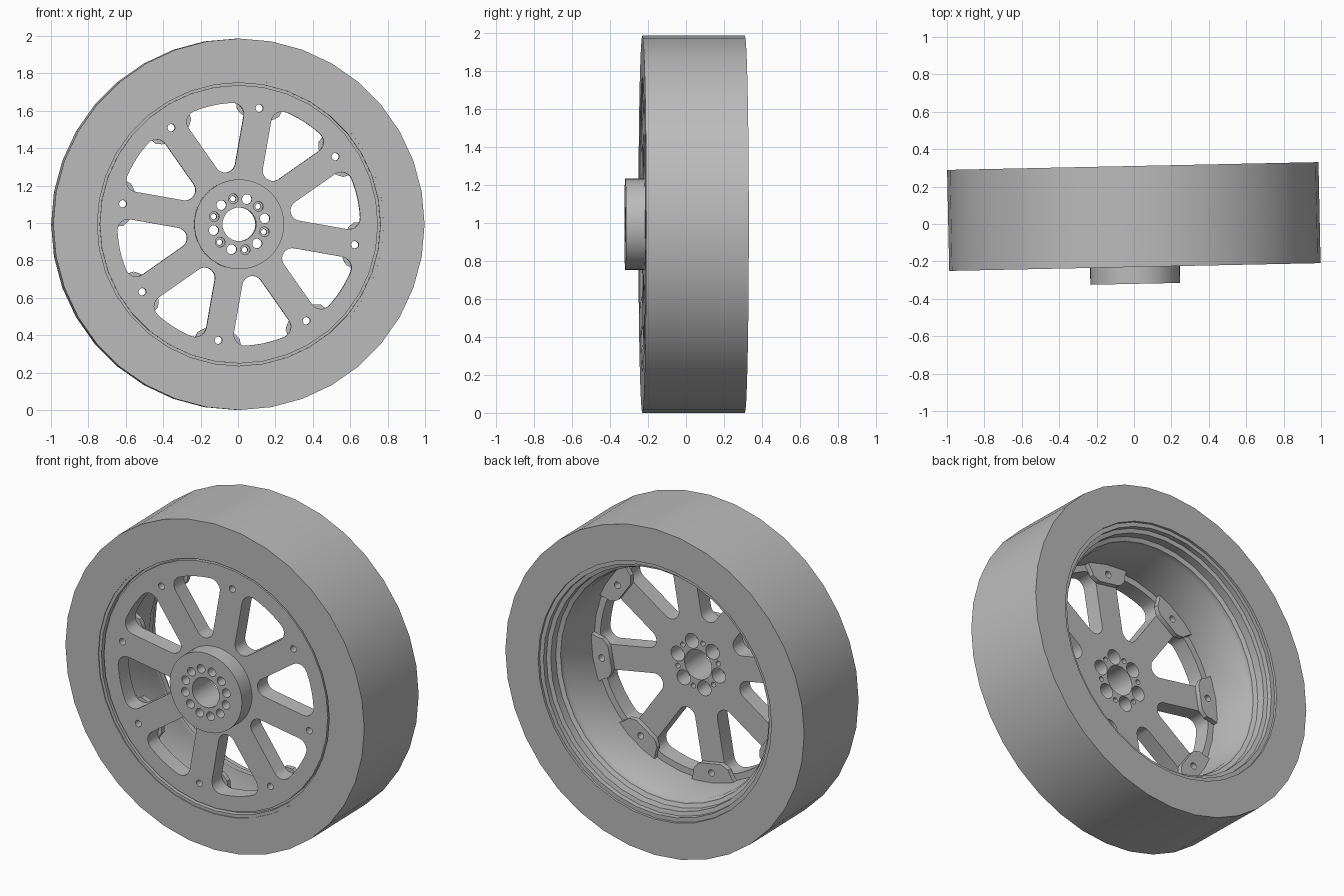
import bpy, bmesh
from math import sin, cos, asin, radians, tau
from mathutils import Matrix

if "Cube" in bpy.data.objects:
    bpy.data.objects.remove(bpy.data.objects["Cube"])

SEGMENTS = 36
SPOKES = 8
FIRST_SPOKE = -10          # degrees
HALF_SPOKE = 0.075
RADIUS = 0.993
PLACE = Matrix.Translation((0, 0, RADIUS)) @ Matrix.Rotation(radians(1.2), 4, "Z")

grey = bpy.data.materials.new("plain_grey")
grey.use_nodes = True
grey.diffuse_color = (0.5, 0.5, 0.5, 1)
grey.node_tree.nodes["Principled BSDF"].inputs["Base Color"].default_value = (0.5, 0.5, 0.5, 1)


def finish(name, bm):
    """Clean the mesh, set it in place and shade it."""
    bmesh.ops.remove_doubles(bm, verts=bm.verts, dist=1e-5)
    bmesh.ops.recalc_face_normals(bm, faces=bm.faces)
    bm.transform(PLACE)
    mesh = bpy.data.meshes.new(name)
    bm.to_mesh(mesh)
    bm.free()
    mesh.materials.clear()
    mesh.materials.append(grey)
    obj = bpy.data.objects.new(name, mesh)
    bpy.context.collection.objects.link(obj)
    bpy.ops.object.select_all(action="DESELECT")
    obj.select_set(True)
    bpy.context.view_layer.objects.active = obj
    bpy.ops.object.shade_smooth_by_angle(angle=radians(30))


def lathe(name, profile):
    """Turn a closed (radius, y) profile around the axle."""
    bm = bmesh.new()
    verts = [bm.verts.new((r, y, 0)) for r, y in profile]
    edges = [bm.edges.new((a, b)) for a, b in zip(verts, verts[1:] + verts[:1])]
    bmesh.ops.spin(bm, geom=verts + edges, cent=(0, 0, 0), axis=(0, 1, 0),
                   angle=tau, steps=SEGMENTS, use_merge=True)
    finish(name, bm)


def plate(name, outlines, front, back):
    """Extrude flat outlines; inner outlines become holes."""
    curve = bpy.data.curves.new(name + "_outline", "CURVE")
    curve.dimensions = "2D"
    curve.fill_mode = "BOTH"
    curve.extrude = (back - front) / 2
    for outline in outlines:
        spline = curve.splines.new("POLY")
        spline.points.add(len(outline) - 1)
        for point, (x, y) in zip(spline.points, outline):
            point.co = (x, y, 0, 1)
        spline.use_cyclic_u = True
    helper = bpy.data.objects.new(name + "_outline", curve)
    bpy.context.collection.objects.link(helper)
    graph = bpy.context.evaluated_depsgraph_get()
    mesh = bpy.data.meshes.new_from_object(helper.evaluated_get(graph))
    bm = bmesh.new()
    bm.from_mesh(mesh)
    bpy.data.objects.remove(helper)
    bpy.data.meshes.remove(mesh)
    bm.transform(Matrix.Translation((0, (front + back) / 2, 0)) @ Matrix.Rotation(radians(90), 4, "X"))
    finish(name, bm)


def polar(r, degrees):
    return r * cos(radians(degrees)), r * sin(radians(degrees))


def arc(center, r, start, end, steps):
    return [(center[0] + r * cos(radians(a)), center[1] + r * sin(radians(a)))
            for a in (start + (end - start) * i / steps for i in range(steps + 1))]


def circle(center, r, steps=20):
    return arc(center, r, 0, 360, steps)[:-1]


def turned(points, degrees):
    c, s = polar(1, degrees)
    return [(x * c - y * s, x * s + y * c) for x, y in points]


def window():
    """Rounded wedge between two spokes, pointing along +x."""
    half = 180 / SPOKES
    outer, corner, tip = 0.65, 0.06, 0.055
    off = asin((HALF_SPOKE + corner) / (outer - corner))
    swing = half - off * 360 / tau
    tip_x = (HALF_SPOKE + tip) / sin(radians(half))
    side = half + 90
    return (arc(polar(outer - corner, -swing), corner, -side, -swing, 6)
            + arc((0, 0), outer, -swing, swing, 6)[1:-1]
            + arc(polar(outer - corner, swing), corner, swing, side, 6)
            + arc((tip_x, 0), tip, side, 360 - side, 10))


spoke_angles = [FIRST_SPOKE + i * 360 / SPOKES for i in range(SPOKES)]
bolt_angles = [13 + 30 * i for i in range(12)]
bore = circle((0, 0), 0.09, 32)

# Tyre
lathe("tyre", [(RADIUS, -0.23), (RADIUS, 0.31), (0.775, 0.31), (0.775, -0.23)])

# Rim barrel with front groove and stepped rear lip
lathe("rim_barrel", [
    (0.776, -0.225), (0.757, -0.225), (0.757, -0.195), (0.735, -0.195),
    (0.735, -0.13), (0.69, -0.13), (0.69, 0.15), (0.70, 0.17),
    (0.70, 0.20), (0.725, 0.21), (0.725, 0.26), (0.75, 0.265),
    (0.75, 0.295), (0.776, 0.295)])

# Spoked disc with windows, bolt holes and bore
outlines = [circle((0, 0), 0.744, SEGMENTS), bore]
outlines += [turned(window(), a + 180 / SPOKES) for a in spoke_angles]
outlines += [circle(polar(0.63, a), 0.02, 14) for a in spoke_angles]
outlines += [circle(polar(0.14, a), 0.045 if i % 2 == 0 else 0.015)
             for i, a in enumerate(bolt_angles)]
plate("spoked_disc", outlines, -0.22, -0.12)

# Hub in front of the disc
plate("hub", [circle((0, 0), 0.24, 48), bore]
      + [circle(polar(0.14, a), 0.026) for a in bolt_angles], -0.32, -0.22)

# Raised bolt pads behind the spoke ends
half_pad = [(0.575, 0.07), (0.585, 0.09), (0.605, 0.115), (0.64, 0.125), (0.68, 0.145)]
pad = [(x, -y) for x, y in half_pad] + [(0.70, 0)] + half_pad[::-1]
for n, a in enumerate(spoke_angles, 1):
    plate(f"bolt_pad_{n}", [turned(pad, a), circle(polar(0.63, a), 0.02, 14)], -0.12, -0.09)
